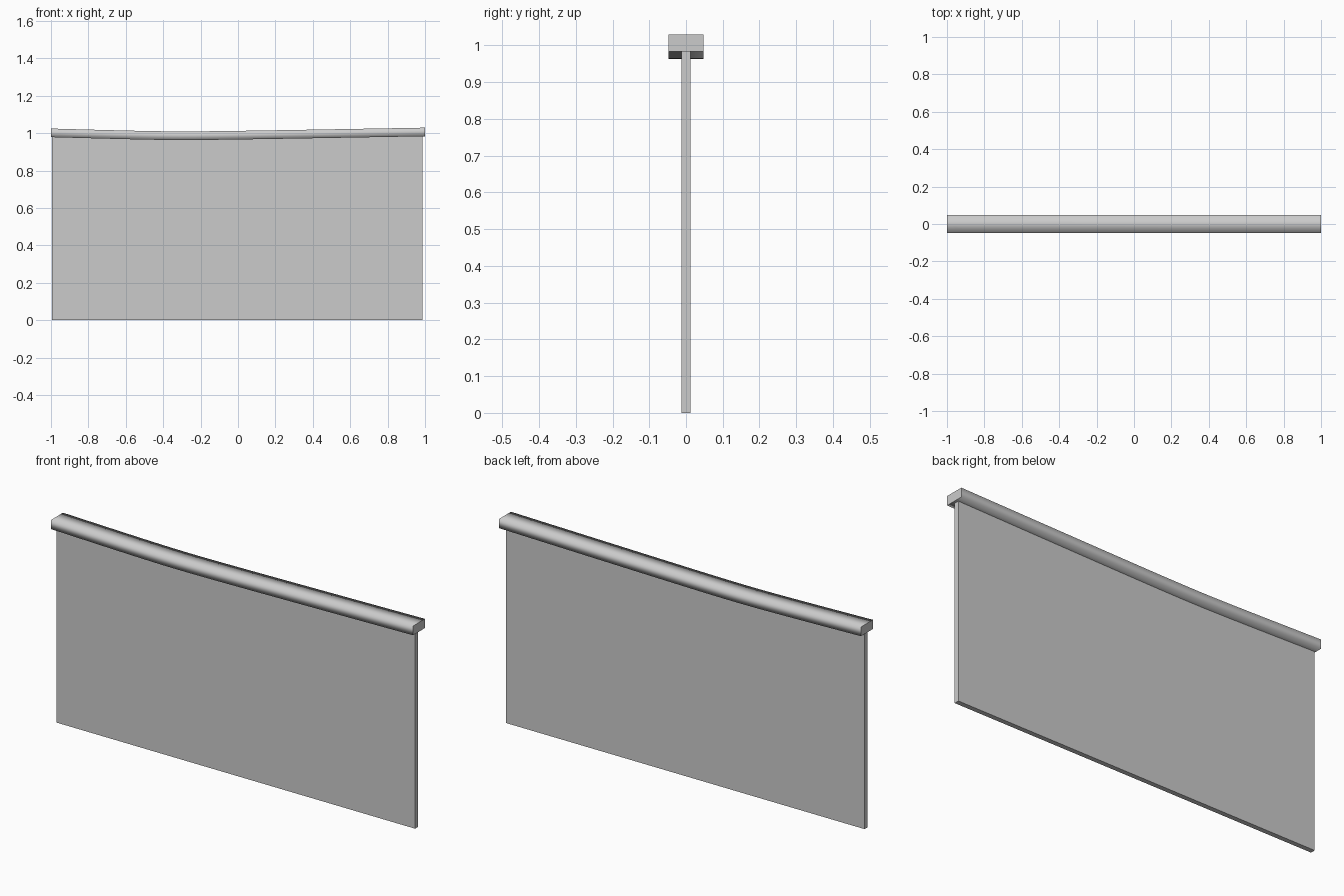
import bpy
import bmesh
from math import sqrt

cube = bpy.data.objects.get("Cube")
if cube:
    bpy.data.objects.remove(cube, do_unlink=True)

grey = bpy.data.materials.new("plain_grey")
grey.use_nodes = True
colour = (0.6, 0.6, 0.6, 1)
grey.diffuse_color = colour
grey.node_tree.nodes["Principled BSDF"].inputs["Base Color"].default_value = colour


def sag(x):
    """Height of the rail underside: a soft dip left of the middle."""
    d = x + 0.3
    slope = 0.029 if d < 0 else 0.018
    return 0.963 + slope * (sqrt(d * d + 0.04) - 0.2)


def sweep(name, x0, x1, half_depth, bottom, top, steps=32, smooth=False):
    """Sweep a rectangular section along x, with heights given by functions."""
    bm = bmesh.new()
    rings = []
    for i in range(steps + 1):
        x = x0 + (x1 - x0) * i / steps
        corners = [(-half_depth, bottom(x)), (half_depth, bottom(x)),
                   (half_depth, top(x)), (-half_depth, top(x))]
        rings.append([bm.verts.new((x, y, z)) for y, z in corners])
    for a, b in zip(rings, rings[1:]):
        for j in range(4):
            k = (j + 1) % 4
            face = bm.faces.new((a[j], a[k], b[k], b[j]))
            face.smooth = smooth
    # End caps, kept crisp
    for ring in (rings[0], rings[-1]):
        cap = bm.faces.new(ring)
        for edge in cap.edges:
            edge.smooth = False
    bmesh.ops.recalc_face_normals(bm, faces=bm.faces)
    mesh = bpy.data.meshes.new(name)
    bm.to_mesh(mesh)
    bm.free()
    mesh.materials.append(grey)
    obj = bpy.data.objects.new(name, mesh)
    bpy.context.collection.objects.link(obj)
    return obj


# Thin upright panel, its top tucked just inside the rail
sweep("panel", -0.995, 0.987, 0.012, lambda x: 0, lambda x: sag(x) + 0.005)

# Sagging rail with softly shaded long edges
sweep("top_rail", -1, 1, 0.047, sag, lambda x: sag(x) + 0.046, smooth=True)
